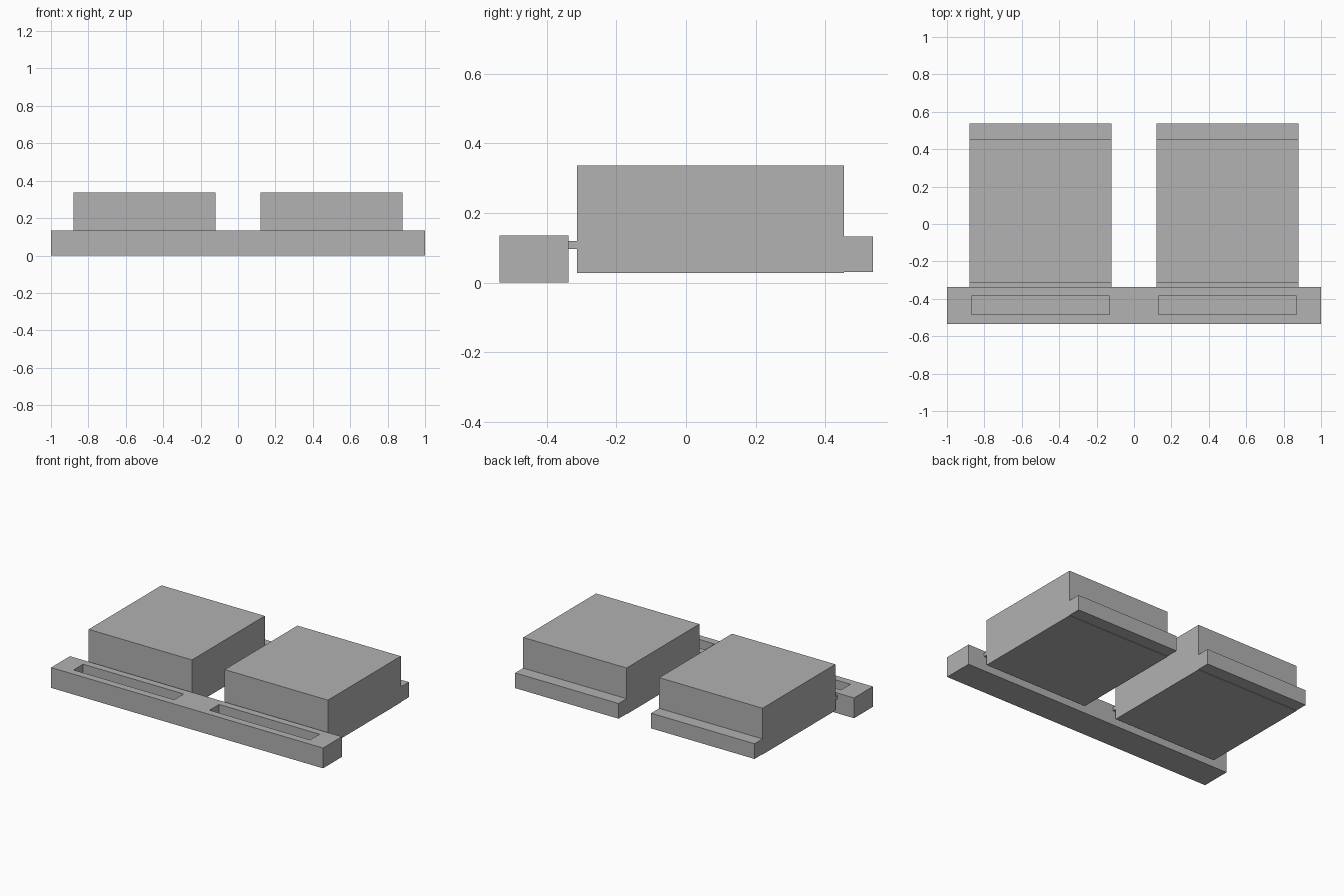
import bpy
import bmesh
from mathutils import Vector

cube = bpy.data.objects.get("Cube")
if cube:
    bpy.data.objects.remove(cube, do_unlink=True)

# Single matte grey
GREY = (0.445, 0.445, 0.445, 1.0)
grey = bpy.data.materials.new("plain grey")
grey.use_nodes = True
grey.diffuse_color = GREY
grey.node_tree.nodes["Principled BSDF"].inputs["Base Color"].default_value = GREY


def box(name, x, y, z):
    """Axis-aligned box from its (min, max) range on each axis."""
    low, high = (Vector(corner) for corner in zip(x, y, z))
    bm = bmesh.new()
    bmesh.ops.create_cube(bm, size=1)
    bmesh.ops.scale(bm, vec=high - low, verts=bm.verts)
    bmesh.ops.translate(bm, vec=(low + high) / 2, verts=bm.verts)
    mesh = bpy.data.meshes.new(name)
    bm.to_mesh(mesh)
    bm.free()
    mesh.materials.append(grey)
    obj = bpy.data.objects.new(name, mesh)
    bpy.context.collection.objects.link(obj)
    return obj


def cut(target, cutter):
    """Carve the cutter out of the target and discard it."""
    mod = target.modifiers.new("slot", 'BOOLEAN')
    mod.operation = 'DIFFERENCE'
    mod.solver = 'EXACT'
    mod.object = cutter
    cutter.hide_render = True
    bpy.context.view_layer.objects.active = target
    bpy.ops.object.modifier_apply(modifier=mod.name)
    bpy.data.objects.remove(cutter, do_unlink=True)


# Front bar shared by both units
bar = box("front_bar", (-1, 1), (-0.535, -0.337), (0, 0.135))

for side, centre in (("right", -0.5), ("left", 0.5)):
    def span(half):
        return (centre - half, centre + half)

    # Long blind slot in the top of the bar
    cut(bar, box(side + "_slot_cutter", span(0.37), (-0.485, -0.385), (0.035, 0.2)))

    # Main block, its rear ledge and the thin strip joining it to the bar
    box(side + "_block", span(0.38), (-0.312, 0.453), (0.028, 0.336))
    box(side + "_rear_ledge", span(0.38), (0.453, 0.537), (0.031, 0.132))
    box(side + "_joining_strip", span(0.38), (-0.337, -0.312), (0.097, 0.12))
